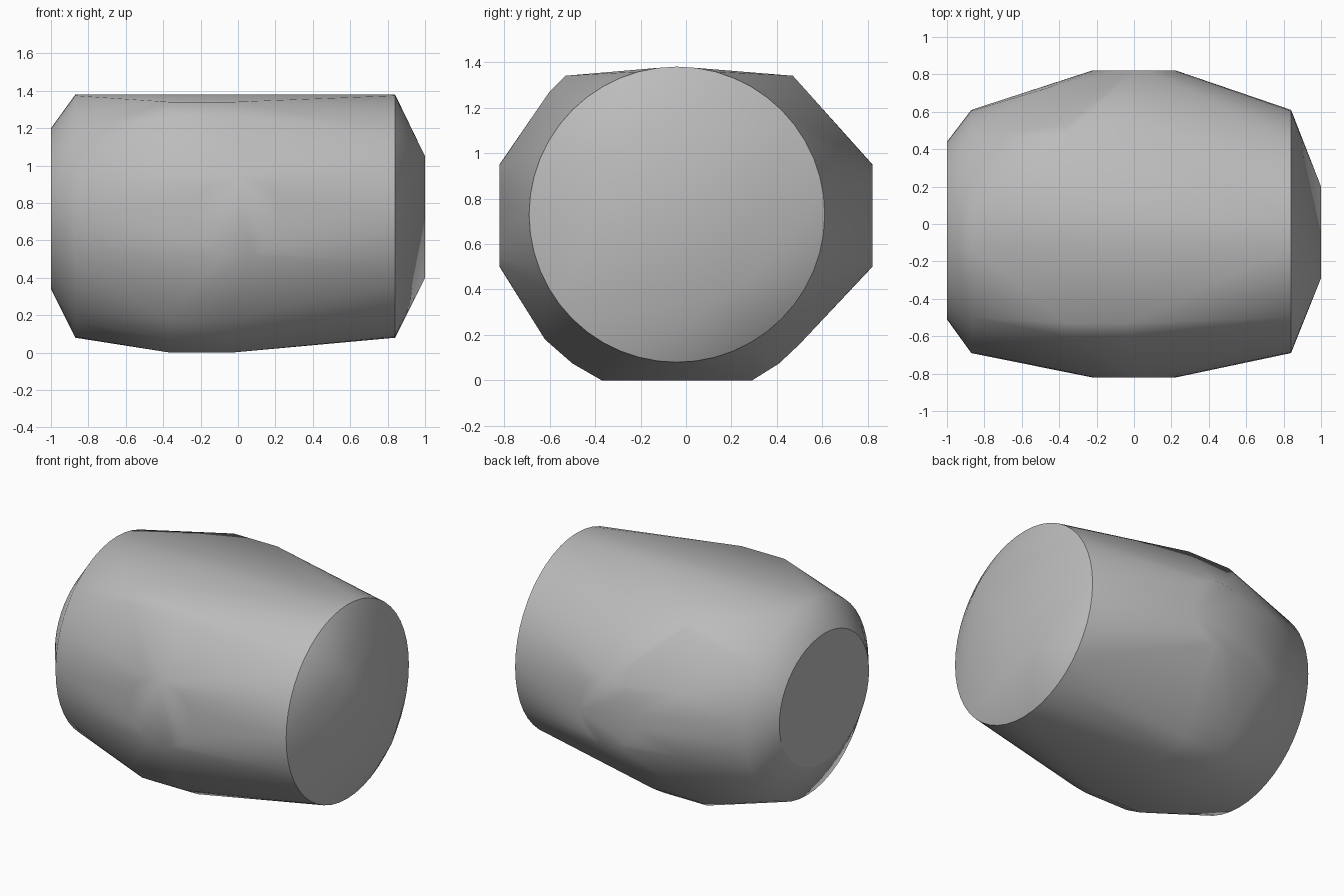
import bpy, bmesh, math

cube = bpy.data.objects.get("Cube")
if cube:
    bpy.data.objects.remove(cube, do_unlink=True)

CY, CZ = -0.04, 0.73          # barrel axis
LEFT_RIM, RIGHT_END = 0.84, -1.0


def ring_x(x, cy, cz, ry, rz, n=48):
    """Ring of points facing along x."""
    return [(x, cy + ry * math.cos(2 * math.pi * i / n), cz + rz * math.sin(2 * math.pi * i / n))
            for i in range(n)]


def ring_y(y, r, n=32):
    """Ring of points facing along y."""
    return [(r * math.sin(2 * math.pi * i / n), y, 0.725 + r * math.cos(2 * math.pi * i / n))
            for i in range(n)]


# Rims of the barrel and the smaller flat end disc
points = ring_x(LEFT_RIM, CY, CZ, 0.65, 0.65) + ring_x(-0.87, CY, CZ, 0.65, 0.65)
points += ring_x(RIGHT_END, -0.035, 0.77, 0.475, 0.43)

# Slanting ridge on the other end
points += [(1.0, -0.29, 1.05), (1.0, 0.2, 0.40)]

# Round flats on the front and back
points += ring_y(-0.82, 0.225) + ring_y(0.82, 0.225)

# Rounded shoulders around the wide middle
shoulders = [(-0.37, 0), (-0.5, 0.075), (-0.62, 0.18), (0.29, 0), (0.41, 0.075), (0.5, 0.16),
             (-0.53, 1.34), (-0.6, 1.27), (0.47, 1.34), (0.53, 1.27)]
for y, z in shoulders:
    points += [(x, y, z) for x in (-0.36, -0.04)]

# Facet corners on the back
points += [(-0.47, 0.725, z) for z in (0.52, 0.95)]

# Wrap all sections in one tight skin
bm = bmesh.new()
for p in points:
    bm.verts.new(p)
hull = bmesh.ops.convex_hull(bm, input=bm.verts[:])
loose = {g for g in hull["geom_interior"] + hull["geom_unused"] if isinstance(g, bmesh.types.BMVert)}
bmesh.ops.delete(bm, geom=list(loose), context='VERTS')
bmesh.ops.recalc_face_normals(bm, faces=bm.faces[:])

# Smooth skin with crisp edges at both end caps
for f in bm.faces:
    f.smooth = True
for e in bm.edges:
    for x in (LEFT_RIM, RIGHT_END):
        if all(abs(v.co.x - x) < 1e-4 for v in e.verts):
            e.smooth = False

mesh = bpy.data.meshes.new("barrel_body")
bm.to_mesh(mesh)
bm.free()

grey = bpy.data.materials.new("plain_grey")
grey.use_nodes = True
color = (0.5, 0.5, 0.5, 1)
grey.diffuse_color = color
grey.node_tree.nodes["Principled BSDF"].inputs["Base Color"].default_value = color
mesh.materials.append(grey)

body = bpy.data.objects.new("barrel_body", mesh)
bpy.context.collection.objects.link(body)
